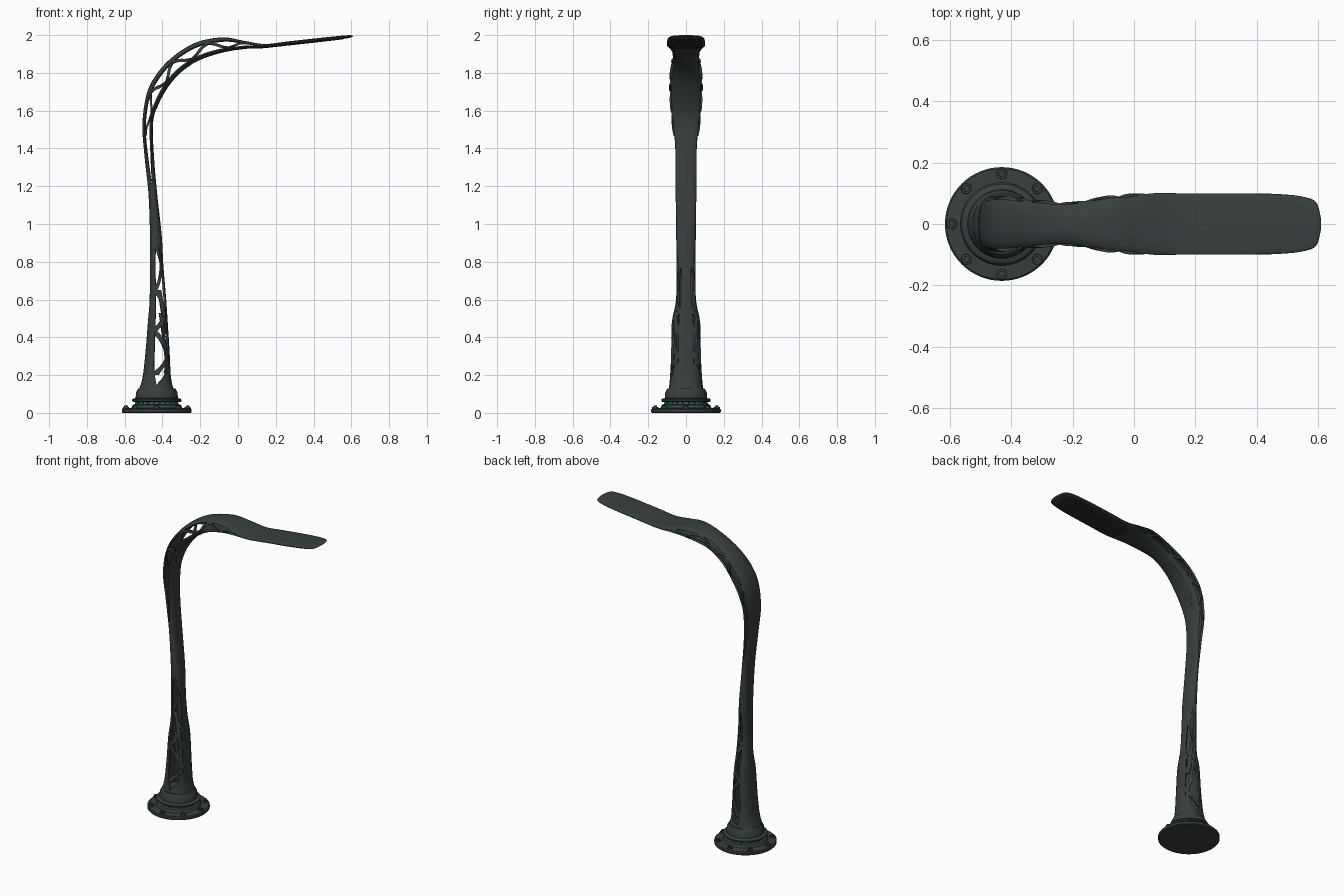
import bpy, bmesh, math
from mathutils import Vector, Matrix

old = bpy.data.objects.get("Cube")
if old:
    bpy.data.objects.remove(old)


def material(name, r, g, b):
    m = bpy.data.materials.new(name)
    m.use_nodes = True
    m.diffuse_color = (r, g, b, 1)
    m.node_tree.nodes["Principled BSDF"].inputs["Base Color"].default_value = (r, g, b, 1)
    return m


METAL = material("dark metal", .04, .05, .049)
DARK = material("dark lens", .022, .027, .028)
GLOW = material("cyan glow", 0, .42, .42)
AXIS_X = -.43
parts = []


def finish(name, bm, mat):
    bmesh.ops.recalc_face_normals(bm, faces=bm.faces)
    mesh = bpy.data.meshes.new(name)
    bm.to_mesh(mesh)
    bm.free()
    mesh.materials.append(mat)
    ob = bpy.data.objects.new(name, mesh)
    bpy.context.collection.objects.link(ob)
    parts.append(ob)
    return ob


# Upright column: height, outer x, inner x, half width
COLUMN = [(.12, -.525, -.34, .092), (.19, -.505, -.355, .085), (.32, -.49, -.362, .08),
          (.48, -.477, -.372, .076), (.6, -.468, -.38, .054), (.78, -.466, -.395, .05),
          (.94, -.466, -.404, .052), (1.16, -.474, -.428, .055), (1.36, -.495, -.445, .06),
          (1.53, -.506, -.45, .077)]
# Bend: outer x and z, inner x and z, half width
BEND = [(-.483, 1.69, -.424, 1.63, .088), (-.43, 1.795, -.365, 1.735, .09),
        (-.34, 1.89, -.29, 1.815, .08), (-.22, 1.962, -.19, 1.873, .073),
        (-.08, 1.988, -.07, 1.91, .095), (.03, 1.97, .04, 1.927, .101)]
stations = [(xo, z, xi, z, w) for z, xo, xi, w in COLUMN] + BEND

# Flat lamp head: a sloping blade with a rounded tip
HEAD_STEPS = 6
for k in range(HEAD_STEPS + 1):
    u = math.sin(math.pi / 2 * k / HEAD_STEPS)
    taper = max(1 - u ** 6, 0) ** .2
    reach = .468 * u
    x, z = .14 + reach, 1.943 + .11 * reach
    half = max(.01 * taper, .001)
    stations.append((x, z + half, x, z - half, max(.1 * taper, .02)))
LAST = len(stations) - 1


def station(t):
    """Smooth interpolation between the stations."""
    i = min(int(t), LAST - 1)
    u = t - i
    p = [stations[min(max(k, 0), LAST)] for k in range(i - 1, i + 3)]
    return [.5 * (2 * b + (c - a) * u + (2 * a - 5 * b + 4 * c - d) * u * u
                  + (3 * b - a - 3 * c + d) * u ** 3) for a, b, c, d in zip(*p)]


def opening(t, start, end):
    return min(max(min(t - start, end - t), 0), 1)


def skin_angles(t):
    """Half angles covered by the outer and inner skins; 90 means closed."""
    low, bend = opening(t, .6, 5.9), opening(t, 7.3, 15.6)
    return 90 - 12 * low - 31 * bend, 90 - 65 * low - 34 * bend


def skin_point(s, angle, inset):
    """Point on the rounded section; angle 0 is the outer side, 180 the inner."""
    outer, inner = Vector((s[0], 0, s[1])), Vector((s[2], 0, s[3]))
    half = (outer - inner) / 2
    a, w = half.length, s[4]
    da, dw = min(inset, a * .6), min(inset, w * .6)
    c, n = math.cos(math.radians(angle)), math.sin(math.radians(angle))
    p = (outer + inner) / 2 + half.normalized() * (a - da) * math.copysign(abs(c) ** .8, c)
    p.y = (w - dw) * math.copysign(abs(n) ** .8, n)
    return p


def patch(name, t0, t1, limits, steps, cols, thick=.012, lift=0, mat=METAL):
    """Thick piece of the post's skin between two angle limits."""
    bm = bmesh.new()
    rings = []
    for i in range(steps + 1):
        t = t0 + (t1 - t0) * i / steps
        s = station(t)
        lo, hi = limits(t)
        angles = [lo + (hi - lo) * j / cols for j in range(cols + 1)]
        ring = [bm.verts.new(skin_point(s, g, -lift)) for g in angles]
        ring += [bm.verts.new(skin_point(s, g, thick - lift)) for g in reversed(angles)]
        rings.append(ring)
    for r, q in zip(rings, rings[1:]):
        for k in range(len(r)):
            m = (k + 1) % len(r)
            bm.faces.new((r[k], r[m], q[m], q[k]))
    for ring in (rings[0], rings[-1]):
        for j in range(cols):
            bm.faces.new((ring[j], ring[j + 1], ring[-2 - j], ring[-1 - j]))
    return finish(name, bm, mat)


# Outer and inner skins, running from the foot to the lamp tip
def outer_limits(t):
    a = skin_angles(t)[0]
    return -a, a


def inner_limits(t):
    a = skin_angles(t)[1]
    return 180 - a, 180 + a


patch("outer_skin", 0, LAST, outer_limits, 132, 20)
patch("inner_skin", 0, LAST, inner_limits, 132, 20)


# Lattice struts across the open sides
def strut(name, t0, t1, f0, f1, side, width):
    def limits(t):
        f = f0 + (f1 - f0) * (t - t0) / (t1 - t0)
        a, b = skin_angles(t)
        mid = a + (180 - b - a) * f
        return side * (mid - width), side * (mid + width)
    patch(name, t0, t1, limits, 10, 3, .013, -.001)


for side, label in ((1, "left"), (-1, "right")):
    for zone, start, count, width in (("lower", 1.1, 6, 11), ("bend", 8.6, 8, 9)):
        for i in range(count):
            t = start + .8 * i
            strut(f"{zone}_strut_{label}_{i}", t, t + .8, i % 2, 1 - i % 2, side, width)
    strut(f"foot_brace_{label}", 1.2, 3.4, 1, .3, side, 8)
    strut(f"knee_brace_{label}", 2.6, 4.3, .9, .3, side, 13)


# Lens under the lamp head and cover plate under the bend
def rounded_plate(name, t0, t1, half, mat):
    def limits(t):
        u = min(abs(2 * (t - t0) / (t1 - t0) - 1), 1)
        g = max(half * math.sqrt(1 - u ** 8), 1)
        return 180 - g, 180 + g
    patch(name, t0, t1, limits, 40, 10, .004, .002, mat)


rounded_plate("lamp_lens", 15.4, 20.2, 50, DARK)
rounded_plate("cover_plate", 9.8, 12.4, 22, METAL)


# Turned foot
def lathe(name, profile, mat):
    bm = bmesh.new()
    verts = [bm.verts.new((AXIS_X + r, 0, z)) for r, z in profile]
    edges = [bm.edges.new(e) for e in zip(verts, verts[1:])]
    bmesh.ops.spin(bm, geom=verts + edges, cent=(AXIS_X, 0, 0), axis=(0, 0, 1),
                   angle=math.tau, steps=64, use_duplicate=False)
    bmesh.ops.remove_doubles(bm, verts=bm.verts, dist=.0001)
    return finish(name, bm, mat)


lathe("base_flange", [(0, 0), (.18, 0), (.185, .005), (.185, .018), (.18, .023),
                      (.135, .026), (.128, .042), (.118, .046), (0, .046)], METAL)
lathe("glow_groove", [(0, .045), (.112, .045), (.112, .06), (0, .06)], DARK)
lathe("foot_collar", [(0, .058), (.126, .058), (.131, .063), (.131, .07), (.126, .075),
                      (.112, .078), (.11, .108), (.098, .13), (0, .13)], METAL)


# Ring of glow dashes and flange nuts
def ring_of(name, count, radius, z, make, mat):
    bm = bmesh.new()
    for i in range(count):
        turn = Matrix.Rotation(math.tau * i / count, 4, "Z")
        make(bm, Matrix.Translation((AXIS_X, 0, z)) @ turn @ Matrix.Translation((radius, 0, 0)))
    return finish(name, bm, mat)


def dash(bm, m):
    bmesh.ops.create_cube(bm, size=1, matrix=m @ Matrix.Diagonal((.006, .02, .008, 1)))


def nut(bm, m):
    for sides, r, h in ((20, .018, .012), (6, .012, .03)):
        bmesh.ops.create_cone(bm, cap_ends=True, segments=sides, radius1=r, radius2=r * .9,
                              depth=h, matrix=m)


ring_of("glow_dashes", 24, .113, .052, dash, GLOW)
ring_of("flange_nuts", 8, .163, .025, nut, METAL)

# Smooth shading with sharp edges kept
bpy.ops.object.select_all(action="DESELECT")
for ob in parts:
    ob.select_set(True)
bpy.context.view_layer.objects.active = parts[0]
bpy.ops.object.shade_smooth_by_angle(angle=math.radians(35))
